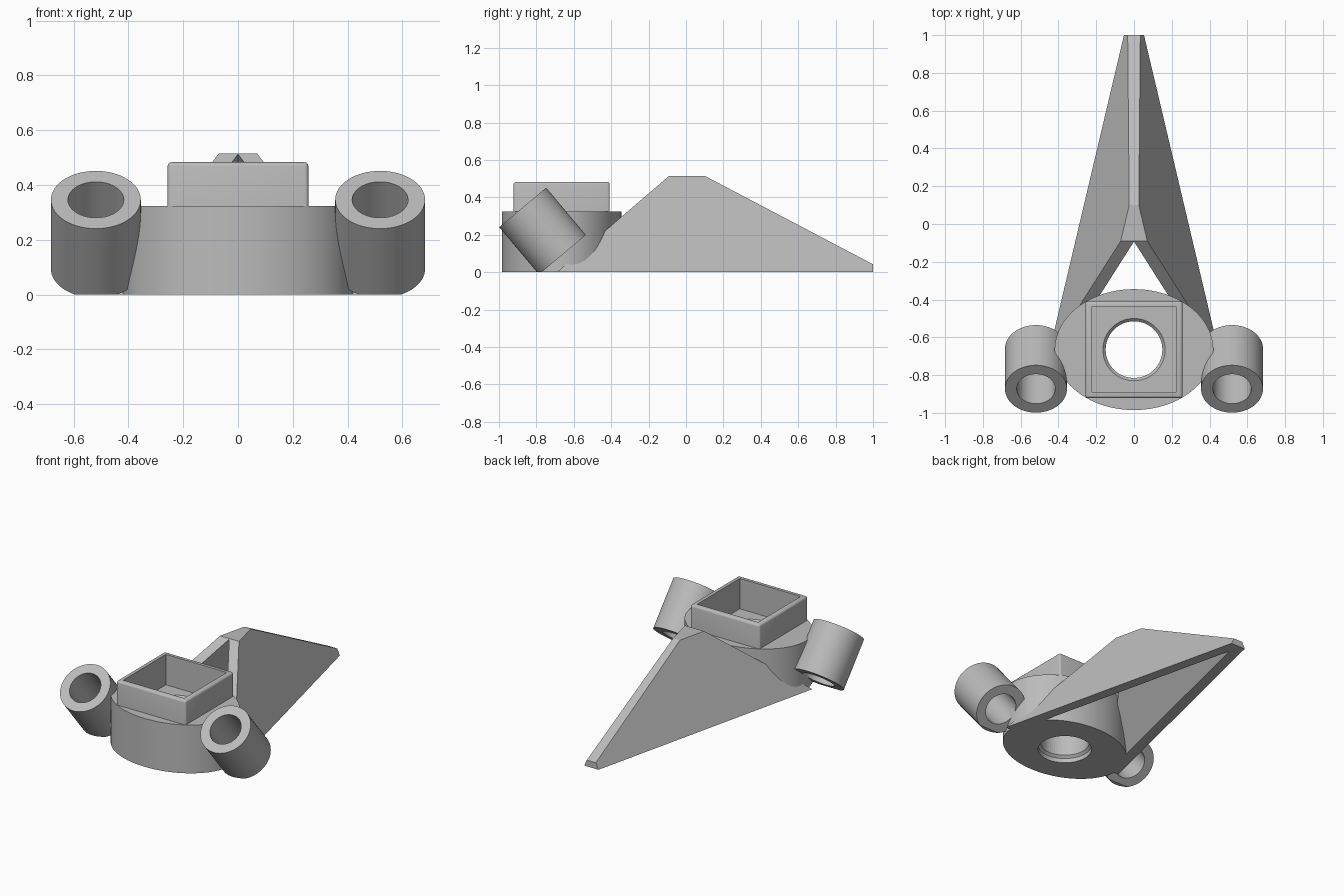
import bpy, bmesh, math
from mathutils import Matrix, Vector

if "Cube" in bpy.data.objects:
    bpy.data.objects.remove(bpy.data.objects["Cube"])

grey = bpy.data.materials.new("light grey")
grey.diffuse_color = (0.5, 0.5, 0.5, 1)
grey.use_nodes = True
grey.node_tree.nodes["Principled BSDF"].inputs["Base Color"].default_value = grey.diffuse_color

def finish(bm, name, smooth=False):
    bmesh.ops.recalc_face_normals(bm, faces=bm.faces)
    me = bpy.data.meshes.new(name)
    bm.to_mesh(me)
    bm.free()
    ob = bpy.data.objects.new(name, me)
    bpy.context.collection.objects.link(ob)
    me.materials.append(grey)
    if smooth:
        bpy.ops.object.select_all(action='DESELECT')
        ob.select_set(True)
        bpy.context.view_layer.objects.active = ob
        bpy.ops.object.shade_smooth_by_angle(angle=math.radians(30))
    return ob

def cut(ob, *cutters):
    for c in cutters:
        m = ob.modifiers.new("cut", 'BOOLEAN')
        m.operation, m.solver, m.object = 'DIFFERENCE', 'EXACT', c
        c.hide_render = True
        c.hide_viewport = True

def lathe(profile, n=64):
    """Spin (radius, z) points around z; the profile is a closed ring or ends on the axis."""
    bm = bmesh.new()
    rings = [[bm.verts.new((r * math.cos(2 * math.pi * i / n), r * math.sin(2 * math.pi * i / n), z))
              for i in range(n)] for r, z in profile]
    return bm, rings, n

def bridge(bm, a, b, n):
    for i in range(n):
        j = (i + 1) % n
        bm.faces.new((a[i], a[j], b[j], b[i]))

def box(x, y, z0, z1, yc):
    bm = bmesh.new()
    bmesh.ops.create_cube(bm, size=1, matrix=Matrix.Translation((0, yc, (z0 + z1) / 2))
                          @ Matrix.Diagonal((2 * x, 2 * y, z1 - z0, 1)))
    return bm

YC = -0.665

# Cutters: chamfered centre bore and square pocket
bm, rings, n = lathe([(0.165, -0.1), (0.165, 0.03), (0.15, 0.045), (0.15, 0.265), (0.165, 0.28), (0.165, 0.4)])
for a, b in zip(rings, rings[1:]):
    bridge(bm, a, b, n)
bm.faces.new(rings[0])
bm.faces.new(rings[-1])
bmesh.ops.translate(bm, verts=bm.verts, vec=(0, YC, 0))
bore = finish(bm, "bore_cutter")
pocket = finish(box(0.225, 0.225, 0.28, 0.7, YC), "pocket_cutter")

# Oval base
bm = bmesh.new()
bmesh.ops.create_cone(bm, cap_ends=True, segments=96, radius1=1, radius2=1, depth=0.323,
                      matrix=Matrix.Translation((0, YC, 0.1615)) @ Matrix.Diagonal((0.42, 0.32, 1, 1)))
base = finish(bm, "oval_base", True)
cut(base, bore, pocket)

# Square socket with softened outer edges
bm = box(0.257, 0.257, 0.25, 0.483, YC)
edges = [e for e in bm.edges if max(v.co.z for v in e.verts) > 0.4]
bmesh.ops.bevel(bm, geom=edges, offset=0.014, segments=3, profile=0.5, affect='EDGES')
socket = finish(bm, "square_socket", True)
cut(socket, bore, pocket)

# Tilted side tubes, trimmed flat at the ground
tilt = math.radians(40)
for side, name in ((-1, "left_tube"), (1, "right_tube")):
    bm, r, n = lathe([(0.164, 0), (0.164, -0.33), (0.102, -0.33), (0.102, 0)])
    for k in range(4):
        bridge(bm, r[k], r[(k + 1) % 4], n)
    bmesh.ops.transform(bm, verts=bm.verts, matrix=Matrix.Translation((side * 0.519, -0.873, 0.346))
                        @ Matrix.Rotation(tilt, 4, 'X'))
    cutres = bmesh.ops.bisect_plane(bm, geom=bm.verts[:] + bm.edges[:] + bm.faces[:],
                                    plane_co=(0, 0, 0), plane_no=(0, 0, -1), clear_outer=True)
    bmesh.ops.holes_fill(bm, edges=[e for e in bm.edges if e.is_boundary], sides=0)
    finish(bm, name, True)

# Hollow tail fin: two leaning walls meeting in a ridge
def wall_x(y, z, offset):
    return offset - 0.236 * y - 0.466 * z

bm = bmesh.new()
sides = []
for s in (-1, 1):
    sides.append([bm.verts.new((s * wall_x(y, z, 0.289), y, z)) for y, z in
                  ((-0.69, 0), (-0.09, 0.515), (0.1, 0.515), (1, 0.042), (1, 0))])
    bm.faces.new(sides[-1])
bridge(bm, sides[0], sides[1], 5)
fin = finish(bm, "tail_fin")

OFF = 0.217
w = wall_x(-1.2, -0.2, OFF)
bm = bmesh.new()
p = [bm.verts.new(c) for c in ((-w, -1.2, -0.2), (w, -1.2, -0.2),
                               (0, -1.2, (OFF + 0.2832) / 0.466), (0, (OFF + 0.0932) / 0.236, -0.2))]
for f in ((0, 1, 2), (0, 1, 3), (0, 2, 3), (1, 2, 3)):
    bm.faces.new([p[i] for i in f])
cut(fin, finish(bm, "fin_hollow_cutter"))
